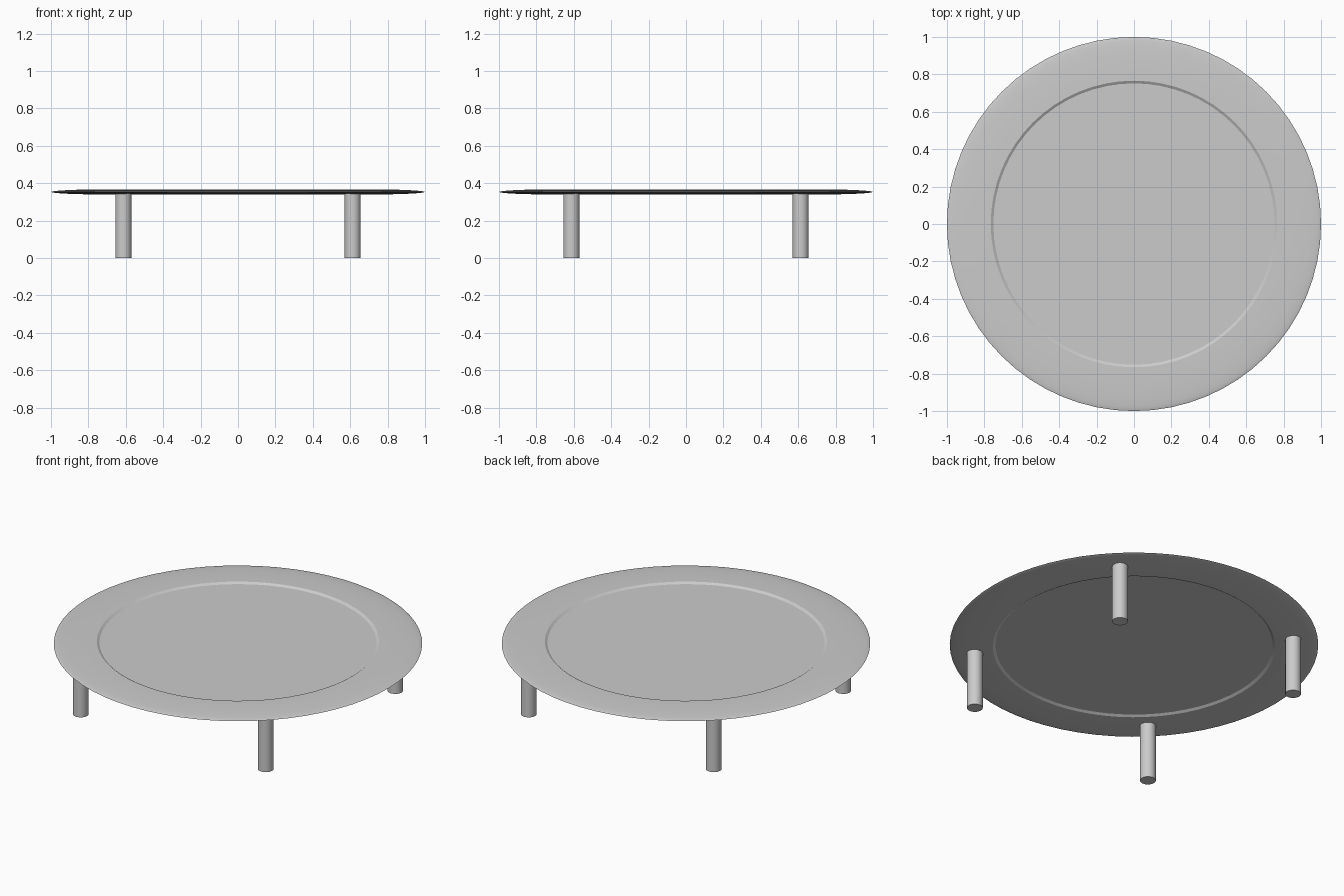
import bpy, bmesh, math

if "Cube" in bpy.data.objects:
    bpy.data.objects.remove(bpy.data.objects["Cube"])

SEGS = 64
grey = bpy.data.materials.new("plain_grey")
grey.diffuse_color = (0.6, 0.6, 0.6, 1)
grey.use_nodes = True
grey.node_tree.nodes["Principled BSDF"].inputs["Base Color"].default_value = grey.diffuse_color


def lathe(name, profile, segs, loc=(0, 0, 0)):
    """Spin an (r, z) profile around z; r = 0 points become the poles."""
    bm = bmesh.new()
    rings = []
    for r, z in profile:
        if r == 0:
            rings.append([bm.verts.new((0, 0, z))] * segs)
        else:
            rings.append([bm.verts.new((r * math.cos(2 * math.pi * i / segs),
                                        r * math.sin(2 * math.pi * i / segs), z))
                          for i in range(segs)])
    for a, b in zip(rings, rings[1:]):
        for i in range(segs):
            j = (i + 1) % segs
            quad = list(dict.fromkeys((a[i], a[j], b[j], b[i])))
            bm.faces.new(quad)
    bmesh.ops.recalc_face_normals(bm, faces=bm.faces)
    mesh = bpy.data.meshes.new(name)
    bm.to_mesh(mesh)
    bm.free()
    mesh.materials.append(grey)
    obj = bpy.data.objects.new(name, mesh)
    obj.location = loc
    bpy.context.collection.objects.link(obj)
    bpy.ops.object.select_all(action='DESELECT')
    obj.select_set(True)
    bpy.context.view_layer.objects.active = obj
    bpy.ops.object.shade_smooth_by_angle(angle=math.radians(25))
    return obj


# Tabletop: lens-shaped rim around a panel recessed on both sides
MID = 0.353
half = [(0, 0.004), (0.752, 0.004), (0.766, 0.013), (0.81, 0.0128), (0.86, 0.0118),
        (0.91, 0.0098), (0.95, 0.0075), (0.98, 0.0047), (0.995, 0.002)]
profile = ([(r, MID - h) for r, h in half] + [(1.0, MID)]
           + [(r, MID + h) for r, h in reversed(half)])
lathe("tabletop", profile, SEGS)

# Four round legs
for side, sx in (("left", -1), ("right", 1)):
    for end, sy in (("front", -1), ("back", 1)):
        lathe(f"{end}_{side}_leg",
              [(0, 0), (0.043, 0), (0.043, 0.348), (0, 0.348)],
              32, (0.613 * sx, 0.613 * sy, 0))
